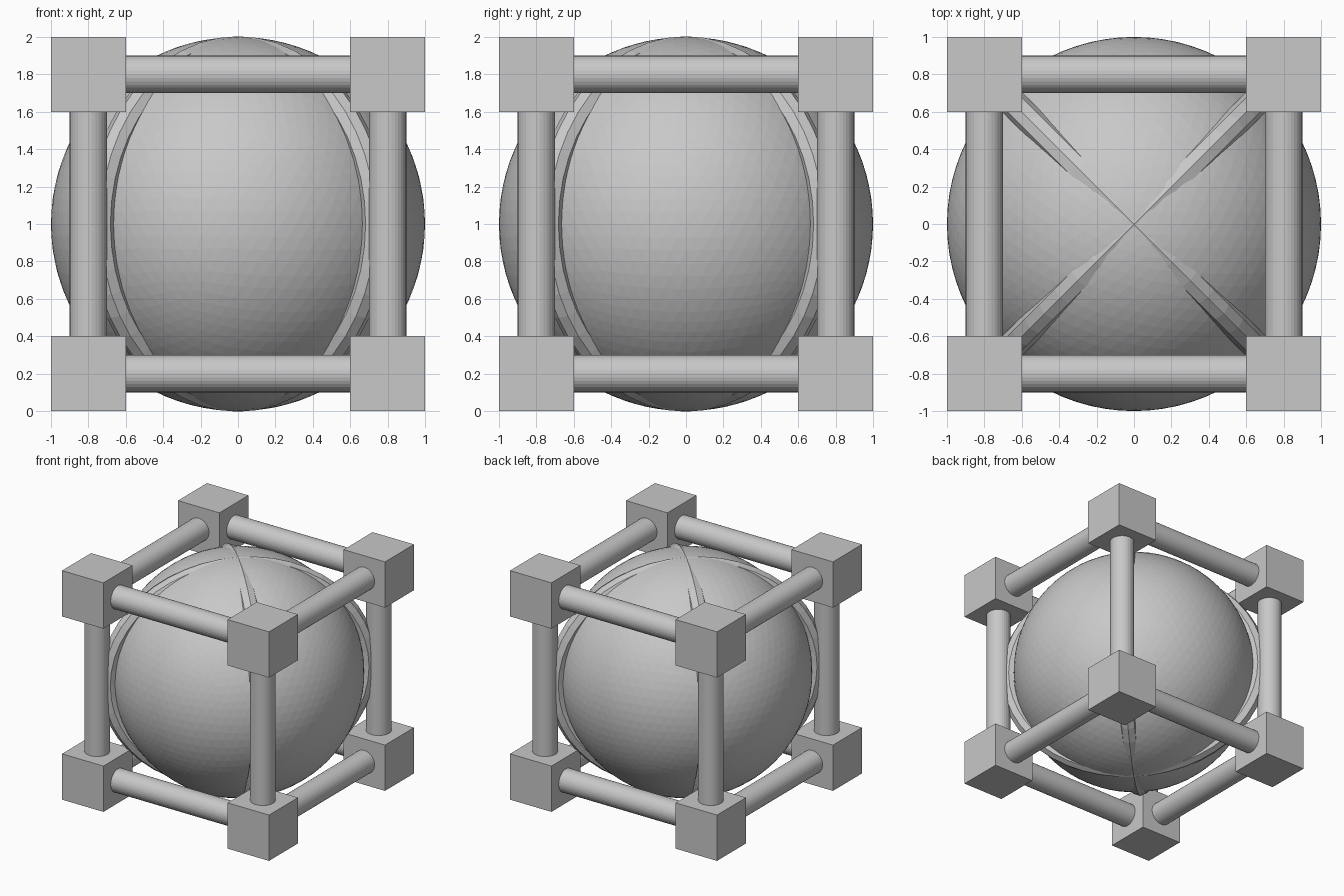
import bpy
import math
from itertools import product
from mathutils import Vector

if "Cube" in bpy.data.objects:
    bpy.data.objects.remove(bpy.data.objects["Cube"])

grey = bpy.data.materials.new("light_grey")
grey.diffuse_color = (0.58, 0.58, 0.58, 1)
grey.use_nodes = True
grey.node_tree.nodes["Principled BSDF"].inputs["Base Color"].default_value = grey.diffuse_color


def finish(name):
    ob = bpy.context.object
    ob.name = name
    ob.data.materials.append(grey)
    return ob


CENTRE = Vector((0, 0, 1))
D = 0.8  # distance of corner block centres from the middle

# Central ball
bpy.ops.mesh.primitive_ico_sphere_add(subdivisions=5, radius=1, location=CENTRE)
finish("ball")

# Two upright rings on the diagonals, slightly squashed so they sink in at the poles
for i, angle in enumerate((45, -45)):
    bpy.ops.mesh.primitive_torus_add(
        major_radius=1.04, minor_radius=0.075, major_segments=48, minor_segments=8,
        location=CENTRE, rotation=(math.radians(90), 0, math.radians(angle)))
    ring = finish(f"diagonal_ring_{i + 1}")
    ring.scale = (1, 0.9, 1)

# Eight corner blocks
for sx, sy, sz in product((-1, 1), repeat=3):
    bpy.ops.mesh.primitive_cube_add(size=0.4, location=CENTRE + D * Vector((sx, sy, sz)))
    finish("corner_block")

# Twelve round bars joining the blocks, four along each axis
turns = {0: (0, math.pi / 2, 0), 1: (math.pi / 2, 0, 0), 2: (0, 0, 0)}
for axis, rot in turns.items():
    for a, b in product((-D, D), repeat=2):
        offset = [a, b]
        offset.insert(axis, 0)
        bpy.ops.mesh.primitive_cylinder_add(
            vertices=32, radius=0.1, depth=1.24,
            location=CENTRE + Vector(offset), rotation=rot)
        finish("frame_bar")
